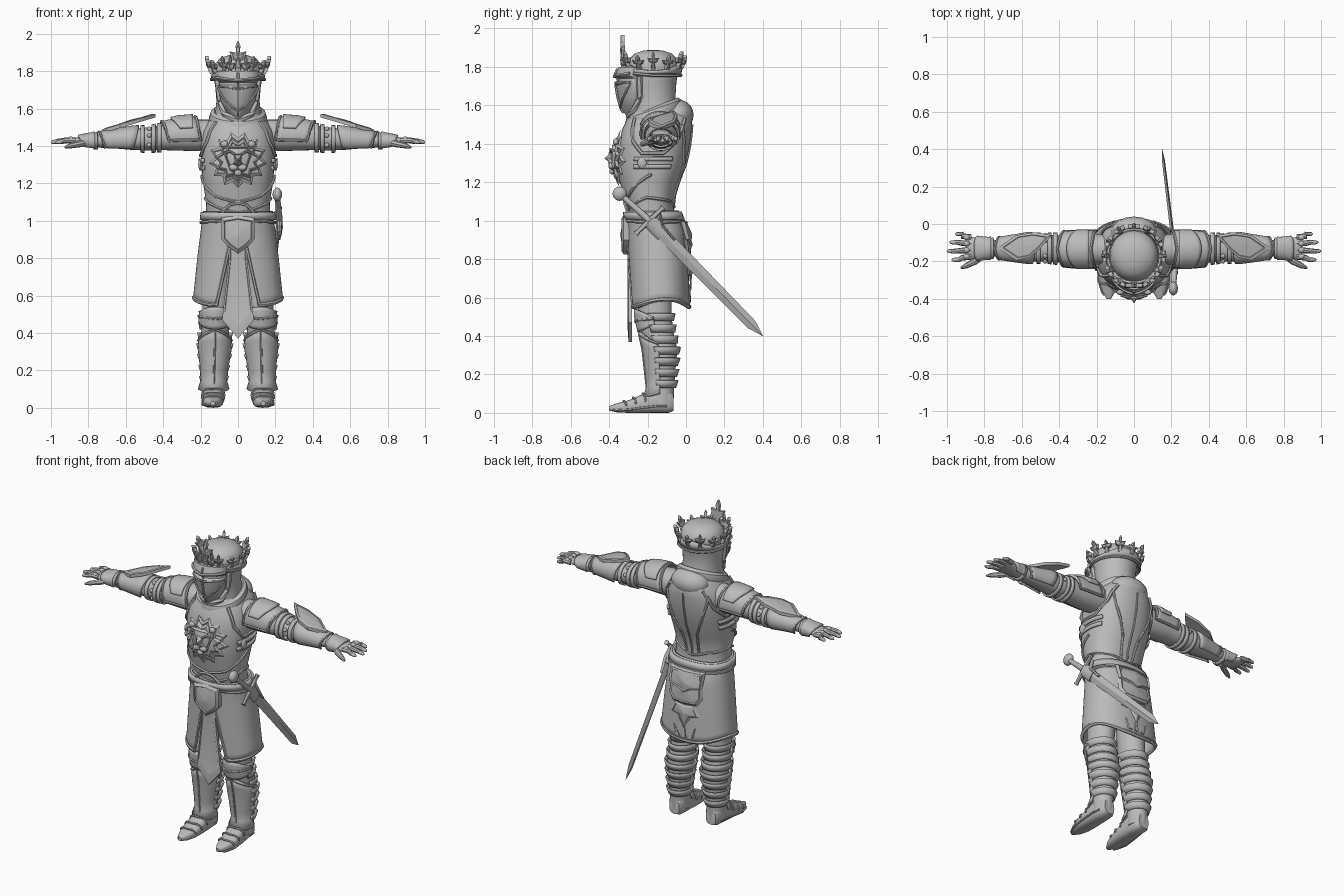
import bpy, bmesh
from math import sin, cos, pi, copysign
from mathutils import Vector

if "Cube" in bpy.data.objects:
    bpy.data.objects.remove(bpy.data.objects["Cube"])

steel = bpy.data.materials.new("plain_grey")
steel.use_nodes = True
steel.diffuse_color = (.5, .5, .5, 1)
steel.node_tree.nodes["Principled BSDF"].inputs["Base Color"].default_value = (.5, .5, .5, 1)


# ---------- helpers ----------
def finish(name, bm, mirror=False, thick=0, angle=.7):
    bmesh.ops.remove_doubles(bm, verts=bm.verts, dist=.0001)
    bmesh.ops.recalc_face_normals(bm, faces=bm.faces)
    mesh = bpy.data.meshes.new(name)
    bm.to_mesh(mesh)
    bm.free()
    mesh.materials.append(steel)
    mesh.shade_smooth()
    mesh.set_sharp_from_angle(angle=angle)
    obj = bpy.data.objects.new(name, mesh)
    bpy.context.collection.objects.link(obj)
    if thick:
        solid = obj.modifiers.new("thickness", 'SOLIDIFY')
        solid.thickness, solid.offset = thick, 0
    if mirror:
        obj.modifiers.new("mirror", 'MIRROR')
    return obj


def grid(name, rows, closed=True, caps=True, **options):
    """Skin rows of points, optionally closing each row and capping the ends."""
    bm = bmesh.new()
    rings = [[bm.verts.new(p) for p in row] for row in rows]
    count = len(rings[0])
    for low, high in zip(rings, rings[1:]):
        for i in range(count if closed else count - 1):
            k = (i + 1) % count
            bm.faces.new((low[i], low[k], high[k], high[i]))
    if closed and caps:
        bm.faces.new(rings[0])
        bm.faces.new(rings[-1])
    return finish(name, bm, **options)


def ball(name, center, size, mirror=False):
    bm = bmesh.new()
    bmesh.ops.create_uvsphere(bm, u_segments=16, v_segments=10, radius=1)
    for v in bm.verts:
        v.co = Vector(center) + Vector(a * b for a, b in zip(v.co, size))
    finish(name, bm, mirror)


def form(table, power=2, order=lambda a, b, s: (a, b, s)):
    """Surface from rows of station, centre, half width, front, back."""
    def at(theta, s, off=0):
        for lo, hi in zip(table, table[1:]):
            if s <= hi[0]:
                break
        t = min(1, max(0, (s - lo[0]) / (hi[0] - lo[0])))
        c, r, f, b = (p + (q - p) * t for p, q in zip(lo[1:], hi[1:]))
        x, y = (copysign(abs(w) ** (2 / power), w) for w in (sin(theta), cos(theta)))
        return Vector(order(c + (r + off) * x, (f + b) / 2 + ((f - b) / 2 + copysign(off, f - b)) * y, s))
    at.stations = [row[0] for row in table]
    return at


def loft(name, f, n=32, **options):
    grid(name, [[f(2 * pi * i / n, s) for i in range(n)] for s in f.stations], **options)


def val(v, x):
    return v(x) if callable(v) else v


def shell(name, f, a, b, low, high, off=.012, thick=.012, n=24, m=6, mirror=False):
    rows = []
    for j in range(m + 1):
        row = []
        for i in range(n + 1):
            s = val(low, i / n) + (val(high, i / n) - val(low, i / n)) * j / m
            row.append(f(val(a, s) + (val(b, s) - val(a, s)) * i / n, s, val(off, s)))
        rows.append(row)
    grid(name, rows, closed=False, mirror=mirror, thick=thick)


def sweep(name, path, radii, ref=(1, 0, 0), n=8, **options):
    path, rows = [Vector(p) for p in path], []
    for i, p in enumerate(path):
        along = (path[min(i + 1, len(path) - 1)] - path[max(i - 1, 0)]).normalized()
        side = along.cross(Vector(ref)).normalized()
        other = side.cross(along)
        ru, rv = radii[min(i, len(radii) - 1)]
        rows.append([p + side * ru * cos(2 * pi * k / n) + other * rv * sin(2 * pi * k / n) for k in range(n)])
    grid(name, rows, **options)


def trim(name, f, points, r=.008, off=.003, mirror=False, steps=8):
    """Raised piping that follows a surface through (angle, station) points."""
    path = []
    for p, q in zip(points, points[1:]):
        path += [f(p[0] + (q[0] - p[0]) * k / steps, p[1] + (q[1] - p[1]) * k / steps, off) for k in range(steps)]
    path.append(f(*points[-1], off))
    sweep(name, path, [(r, r)], ref=(.31, .22, .93), n=6, mirror=mirror)


def plate(name, outline, place, h=.012, inset=.8, peak=1.4, mirror=False):
    """Raised badge: a rim, an inset face and a slightly lifted middle."""
    cu, cv = (sum(p[k] for p in outline) / len(outline) for k in (0, 1))
    levels = ((1, -.012), (1, h * .6), (inset, h), (inset * .95, h * .75), (.01, h * peak))
    grid(name, [[place(cu + (u - cu) * k, cv + (v - cv) * k, d) for u, v in outline] for k, d in levels],
         mirror=mirror, angle=.5)


def on_front(f):
    def place(u, v, d):
        lo, hi = -pi / 2, pi / 2
        for _ in range(20):
            mid = (lo + hi) / 2
            lo, hi = (mid, hi) if f(mid, v).x < u else (lo, mid)
        return f(lo, v, d)
    return place


def backside(f):
    return lambda theta, s, off=0: f(pi - theta, s, off)


def both(points):
    return points + [(-u, v) for u, v in reversed(points) if u]


# ---------- torso ----------
torso = form([(1.0, 0, .175, -.3, -.05), (1.1, 0, .17, -.31, -.07), (1.2, 0, .187, -.345, -.04),
              (1.3, 0, .195, -.355, 0), (1.4, 0, .2, -.35, .02), (1.48, 0, .19, -.33, .03),
              (1.54, 0, .155, -.3, .03), (1.6, 0, .1, -.27, 0)], 2.3)
loft("cuirass", torso, 40)
trim("breastplate_edge", torso, [(0, 1.1), (.7, 1.13), (1.3, 1.2), (1.6, 1.24)], mirror=True)
trim("waist_plate_edge", torso, [(0, 1.04), (.6, 1.07), (1.5, 1.12), (2.6, 1.1), (pi, 1.07)], mirror=True)
trim("armhole_edge", torso, [(.75, 1.53), (.95, 1.42), (1.3, 1.35), (1.8, 1.35), (2.2, 1.42), (2.4, 1.53)], .01, mirror=True)
trim("back_seam", torso, [(2.3, 1.5), (2.6, 1.36), (2.9, 1.22), (2.95, 1.08)], mirror=True)
trim("spine_seam", torso, [(pi, 1.5), (pi, 1.08)], .006)
for k, z in enumerate((1.27, 1.31)):
    shell(f"side_strap_{k}", torso, 1.1, 2.1, z, z + .022, .008, mirror=True, m=1)
ball("strap_buckle", torso(1.35, 1.3, .01), (.012, .025, .03), True)

# ---------- lion relief on the chest ----------
chest = on_front(torso)


def mane(points, width, height, depth):
    ring = []
    for i in range(points * 2):
        a = pi * i / points - pi / 2
        k = 1 if i % 2 == 0 else .78
        ring.append((width * k * cos(a), 1.325 + height * k * sin(a)))
    plate(f"mane_{points}", ring, chest, depth, .85, 1.2)


mane(13, .15, .15, .016)
mane(11, .115, .115, .028)
plate("lion_face", both([(0, 1.4), (.05, 1.4), (.065, 1.35), (.04, 1.27), (0, 1.24)]), chest, .036, .85, 1.2)
plate("lion_nose", both([(0, 1.36), (.02, 1.36), (.014, 1.32), (.025, 1.3), (0, 1.285)]), chest, .05)
ball("lion_ear", chest(.065, 1.41, .025), (.02, .015, .018), True)
ball("lion_muzzle", chest(.02, 1.285, .035), (.024, .016, .018), True)
ball("lion_chin", chest(0, 1.255, .035), (.02, .012, .016))
sweep("lion_brow", [chest(.015, 1.355, .04), chest(.035, 1.37, .042), chest(.06, 1.365, .035)], [(.007, .007)], (0, 1, 0), mirror=True)

# ---------- skirt, belt and tabard ----------
skirt = form([(.5, 0, .243, -.285, .018), (.8, 0, .212, -.295, .005), (.95, 0, .193, -.302, -.005),
              (1.07, 0, .178, -.31, -.05)], 2.3)
gap = lambda z: .1 + max(0, .95 - z) * .85
hem = lambda u: .56 - .02 * cos(4 * pi * u)
shell("skirt", skirt, gap, lambda z: 2 * pi - gap(z), hem, 1.05, 0, .012, 56, 10)
trim("skirt_front_edge", skirt, [(gap(z), z) for z in (.545, .7, .95, 1.03)], .009, mirror=True, steps=4)
trim("skirt_hem", skirt, [(gap(.56) + (2 * pi - 2 * gap(.56)) * i / 40, hem(i / 40) + .012) for i in range(41)], .01, steps=1)
shell("belt", skirt, 0, 2 * pi, 1.005, 1.045, .012, .014, 48, 1)
trim("lower_belt", skirt, [(.2, 1.0), (1.5, .99), (pi, 1.0)], .009, .01, True)
trim("belly_arch", torso, [(0, 1.095), (.2, 1.085), (.4, 1.05), (.48, 1.01)], .009, .01, True)
flat_front = lambda u, v, d: Vector((u, -.293 - d - .02 * max(0, v - .7), v))
plate("tabard", both([(0, 1.0), (.045, 1.0), (.048, .8), (.085, .47), (0, .37)]), flat_front, .01, .84, 1)
plate("belt_shield", both([(0, 1.03), (.09, 1.015), (.088, .9), (.05, .86), (0, .825)]),
      lambda u, v, d: Vector((u, -.306 - d, v)), .03, .82, 1.2)
rear = on_front(backside(skirt))
plate("back_pouch", both([(0, 1.0), (.1, .995), (.11, .83), (.08, .79), (0, .785)]), rear, .026, .85, 1.1)
plate("back_pouch_flap", both([(0, 1.0), (.11, 1.0), (.105, .9), (.04, .885), (0, .86)]), rear, .034, .88, 1.05)
plate("back_tail", both([(0, .78), (.07, .785), (.1, .72), (.045, .71), (0, .63)]), rear, .018, .8)
for side in (-1, 0, 1):
    plate(f"hem_leaf_{side}", [(side * .045 - .014, .575), (side * .045 + .014, .575), (side * .075, .64 + .03 * (side == 0))], rear, .009)

# ---------- legs and feet ----------
leg = form([(.04, .13, .057, -.19, -.065), (.13, .13, .057, -.19, -.062), (.22, .127, .064, -.2, -.055),
            (.33, .124, .08, -.212, -.045), (.42, .122, .073, -.232, -.065), (.5, .12, .07, -.25, -.075),
            (.58, .115, .076, -.25, -.075), (.92, .1, .085, -.26, -.05)])
loft("leg", leg, 28, mirror=True)
shell("greave", leg, -1.45, 1.45, lambda u: .1 - .02 * sin(pi * u), lambda u: .36 + .06 * sin(pi * u),
      lambda z: .008 + max(0, .14 - z) * .35, mirror=True)
trim("greave_top_edge", leg, [(-1.45, .36), (0, .42), (1.45, .36)], .007, .012, True)
trim("greave_ridge", leg, [(0, .1), (0, .41)], .006, .014, True)
shell("knee_plate", leg, -1.5, 1.5, lambda u: .46 - .04 * sin(pi * u), lambda u: .5 + .04 * sin(pi * u), .014, mirror=True)
trim("knee_band", leg, [(-1.5, .49), (0, .475), (1.5, .49)], .007, .02, True)
for k in range(7):
    z = .13 + k * .058
    shell(f"calf_band_{k}", leg, 1.2, 2 * pi - 1.2, z, z + .04, lambda s, z=z: .006 + (s - z) * .28, .008, 20, 2, True)
foot = form([(-.4, .135, .012, .035, .012), (-.36, .135, .036, .05, .003), (-.3, .135, .054, .065, 0),
             (-.22, .132, .057, .1, 0), (-.15, .13, .055, .13, 0), (-.09, .13, .05, .13, 0),
             (-.066, .13, .035, .1, .01)], 2.8, lambda a, b, s: (a, s, b))
loft("sabaton", foot, 24, mirror=True)
for k, y in enumerate((-.31, -.26, -.21)):
    trim(f"sabaton_lame_{k}", foot, [(-1.5, y), (0, y - .015), (1.5, y)], .006, mirror=True)
trim("sole_edge", foot, [(2.0, -.38), (1.9, -.3), (1.9, -.1)], .006, mirror=True)

# ---------- arms and hands ----------
arm = form([(.13, -.135, .08, 1.54, 1.385), (.22, -.135, .082, 1.54, 1.372), (.32, -.135, .08, 1.532, 1.375),
            (.42, -.132, .073, 1.51, 1.378), (.47, -.13, .07, 1.5, 1.375), (.56, -.128, .072, 1.495, 1.378),
            (.64, -.13, .06, 1.48, 1.385), (.73, -.13, .046, 1.465, 1.39), (.78, -.13, .042, 1.455, 1.395),
            (.84, -.13, .055, 1.45, 1.4), (.9, -.125, .062, 1.438, 1.41)], 2.1, lambda a, b, s: (s, a, b))
loft("arm", arm, 28, mirror=True)
shell("pauldron", arm, -1.8, 1.8, lambda u: .2 + .03 * sin(pi * u), lambda u: .37 + .04 * sin(pi * u), .014, mirror=True)
shell("pauldron_cap", arm, -1.2, 1.2, .24, lambda u: .31 + .05 * sin(pi * u), .026, mirror=True)
trim("pauldron_edge", arm, [(-1.8, .37), (0, .41), (1.8, .37), (1.8, .2), (0, .23), (-1.8, .2), (-1.8, .37)], .008, .018, True)
for k, x in enumerate((.41, .44, .5, .75)):
    shell(f"arm_band_{k}", arm, 0, 2 * pi, x, x + .022, .008, .01, 28, 1, True)
for k, a in enumerate((-2.1, -1.3, -.6, .6, 1.3)):
    ball(f"elbow_rivet_{k}", arm(a, .475, .002), (.012, .012, .012), True)
shell("vambrace", arm, -2.4, 2.4, lambda u: .56 - .03 * sin(pi * u), lambda u: .71 + .03 * sin(pi * u), .009, mirror=True)
trim("vambrace_edge", arm, [(-2.4, .71), (0, .745), (2.4, .71)], .007, .013, True)
plate("elbow_wing", [(.73, -.13), (.63, -.195), (.56, -.18), (.5, -.13), (.44, -.06), (.53, -.045), (.63, -.06)],
      lambda u, v, d: Vector((u, v, 1.478 + (.73 - u) * .3 + d)), .012, .82, 1.3, True)
shell("gauntlet_cuff", arm, -2.4, 2.4, .765, lambda u: .82 + .035 * sin(pi * u), lambda x: .014 - (x - .77) * .1, mirror=True)
for k, (y, tip) in enumerate(((-.072, .955), (-.105, .985), (-.14, 1.0), (-.174, .975))):
    drift = (y + .125) * .35
    sweep(f"finger_{k}", [(.87, y, 1.428), (.92, y + drift * .4, 1.43), (.96 * tip, y + drift, 1.426),
                          (tip - .008, y + drift, 1.42), (tip, y + drift, 1.417)],
          [(.016, .017), (.015, .015), (.013, .013), (.01, .01), (.004, .004)], (0, 1, 0), mirror=True)
    ball(f"knuckle_{k}", (.895, y, 1.436), (.018, .015, .014), True)
sweep("thumb", [(.81, -.165, 1.42), (.85, -.2, 1.41), (.9, -.225, 1.4), (.925, -.236, 1.392)],
      [(.02, .02), (.018, .018), (.014, .014), (.006, .006)], (0, 0, 1), mirror=True)

# ---------- hood, mask and crown ----------
head = form([(1.5, 0, .14, -.29, 0), (1.56, 0, .125, -.295, -.03), (1.64, 0, .115, -.285, -.055),
             (1.72, 0, .122, -.3, -.05), (1.8, 0, .13, -.305, -.035), (1.84, 0, .122, -.295, -.045),
             (1.87, 0, .095, -.265, -.075), (1.885, 0, .05, -.22, -.12), (1.888, 0, .01, -.18, -.16)])
loft("hood", head, 36)
mask = form([(1.545, 0, .02, -.31, -.22), (1.58, 0, .06, -.335, -.2), (1.64, 0, .092, -.352, -.2),
             (1.715, 0, .108, -.365, -.2), (1.725, 0, .1, -.35, -.2), (1.74, 0, .1, -.35, -.2),
             (1.75, 0, .112, -.37, -.2), (1.8, 0, .112, -.35, -.2)], 1.7)
loft("face_mask", mask, 36)
trim("mask_ridge", mask, [(0, 1.56), (0, 1.64), (0, 1.715), (0, 1.79)], .007)
trim("eye_rim", mask, [(.1, 1.705), (.6, 1.712), (1.4, 1.72)], .006, mirror=True)
trim("brow_rim", mask, [(0, 1.75), (.6, 1.757), (1.4, 1.765)], .009, mirror=True)
trim("cheek_edge", mask, [(0, 1.585), (.5, 1.61), (1.0, 1.66), (1.4, 1.71)], .006, mirror=True)
trim("hood_opening", head, [(0, 1.535), (.6, 1.57), (.95, 1.64), (1.05, 1.75)], .016, mirror=True)
collar = [(a, 1.555 - .05 * cos(a)) for a in (2 * pi * i / 32 for i in range(33))]
sweep("hood_collar", [head(a, z, .0) for a, z in collar], [(.028, .035)], (0, 0, 1), caps=False)
ball("hood_back", (0, -.045, 1.55), (.125, .085, .08))

shell("crown_band", head, 0, 2 * pi, 1.765, lambda u: 1.8 + .02 * cos(4 * pi * u), .012, .012, 40, 2)
trim("crown_lower_rim", head, [(0, 1.775), (pi / 2, 1.755), (pi, 1.755)], .008, .018, True)
fleur = both([(0, 1), (.12, .82), (.08, .62), (.42, .66), (.3, .42), (.12, .36), (.16, 0)])


def spike(name, theta, z, width, height, lean=.3, off=.014):
    base, out, tangent = head(theta, z, off), Vector((sin(theta), -cos(theta), 0)), Vector((cos(theta), sin(theta), 0))
    plate(name, [(u * width, v * height) for u, v in fleur],
          lambda u, v, d: base + tangent * u + Vector((0, 0, v)) + out * (d + lean * v), .01, .7)


spike("crown_front_fleur", 0, 1.79, .11, .175, .05, .02)
for k in range(1, 12):
    spike(f"crown_fleur_{k}", k * pi / 6, 1.785, .075, .095 if k % 2 else .075)
for k in (-1, 1):
    spike(f"crown_front_leaf_{k}", k * .27, 1.765, .06, .12, .02, .03)

# ---------- sword on the left hip ----------
hilt, tip = Vector((.222, -.19, 1.0)), Vector((.15, .4, .4))
sweep("sword_blade", [hilt, hilt.lerp(tip, .9), tip], [(.034, .011), (.027, .008), (.001, .001)], n=4, angle=.3)
sweep("scabbard_throat", [hilt, hilt.lerp(tip, .12)], [(.038, .015)], n=8)
pommel = Vector((.21, -.345, 1.14))
sweep("sword_grip", [hilt, pommel], [(.018, .018), (.014, .014)], n=10)
ball("pommel", pommel, (.025, .037, .037))
across = Vector((0, .72, .69))
sweep("crossguard", [hilt + across * k for k in (-.1, -.08, 0, .08, .1)],
      [(.017, .014), (.011, .011), (.016, .016), (.011, .011), (.017, .014)])
sweep("sword_hanger", [(.2, -.14, 1.05), (.23, -.12, .97), (.215, -.06, .9)], [(.012, .006)], (0, 1, 0))
